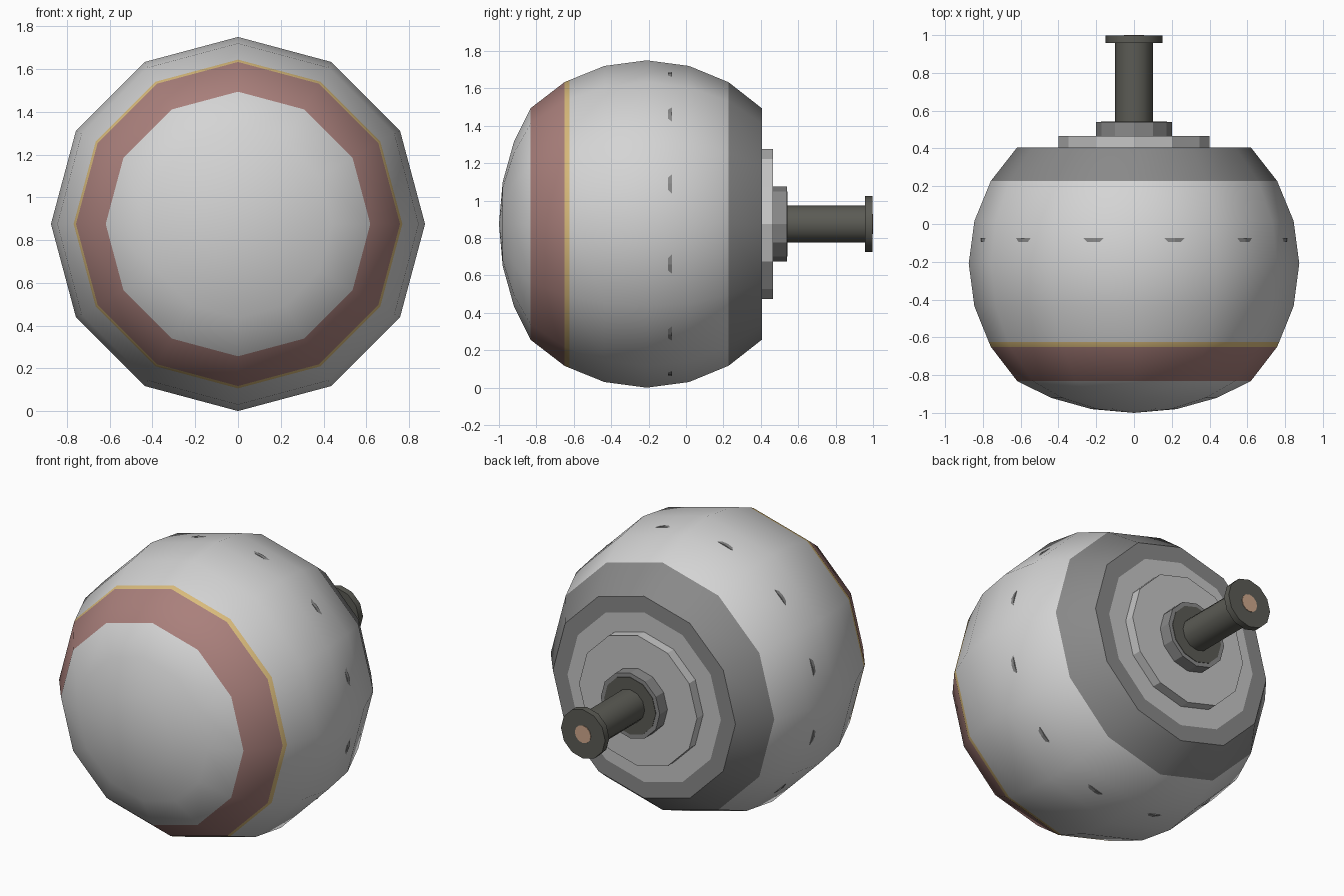
import bpy, bmesh, math

if "Cube" in bpy.data.objects:
    bpy.data.objects.remove(bpy.data.objects["Cube"])

ZC = 0.875  # height of the turning axis (runs along y)


def mat(name, r, g, b):
    m = bpy.data.materials.new(name)
    m.diffuse_color = (r, g, b, 1)
    m.use_nodes = True
    m.node_tree.nodes["Principled BSDF"].inputs["Base Color"].default_value = m.diffuse_color
    return m


SHELL = mat("light grey", 0.66, 0.66, 0.66)
RED = mat("dusty red", 0.40, 0.215, 0.20)
GOLD = mat("pale gold", 0.70, 0.50, 0.20)
DARK = mat("dark grey", 0.25, 0.25, 0.25)
PLATE = mat("mid grey", 0.56, 0.56, 0.56)
STEM = mat("charcoal", 0.105, 0.105, 0.09)
TIP = mat("copper tan", 0.62, 0.39, 0.26)


def lathe(name, profile, mats, bands=None, sides=12, smooth=None):
    """Turn (y, radius) points about the y axis; bands gives a material per strip."""
    bm = bmesh.new()
    rings = []
    for y, r in profile:
        if r == 0:
            rings.append([bm.verts.new((0, y, ZC))])
            continue
        ring = []
        for i in range(sides):
            a = math.tau * i / sides
            ring.append(bm.verts.new((r * math.sin(a), y, ZC + r * math.cos(a))))
        rings.append(ring)
    for k, (p, q) in enumerate(zip(rings, rings[1:])):
        for i in range(sides):
            j = (i + 1) % sides
            if len(p) == 1:
                vs = (p[0], q[i], q[j])
            elif len(q) == 1:
                vs = (p[i], p[j], q[0])
            else:
                vs = (p[i], p[j], q[j], q[i])
            bm.faces.new(vs).material_index = bands[k] if bands else 0
    bmesh.ops.recalc_face_normals(bm, faces=bm.faces)
    me = bpy.data.meshes.new(name)
    bm.to_mesh(me)
    bm.free()
    for m in mats:
        me.materials.append(m)
    ob = bpy.data.objects.new(name, me)
    bpy.context.collection.objects.link(ob)
    if smooth:
        bpy.ops.object.select_all(action='DESELECT')
        ob.select_set(True)
        bpy.context.view_layer.objects.active = ob
        bpy.ops.object.shade_smooth_by_angle(angle=math.radians(smooth))
    return ob


def disc(name, y0, y1, r, m, sides=12, smooth=None):
    return lathe(name, [(y0, 0), (y0, r), (y1, r), (y1, 0)], [m], sides=sides, smooth=smooth)


# Rounded shell: flattened front cap, red band, gold line, dark rear band, rear plate
lathe("shell",
      [(-1.0, 0), (-0.98, 0.225), (-0.92, 0.44), (-0.831, 0.619),
       (-0.65, 0.758), (-0.624, 0.769), (-0.436, 0.845), (-0.21, 0.875),
       (0.016, 0.845), (0.2275, 0.758), (0.405, 0.619), (0.405, 0.52), (0.405, 0)],
      [SHELL, RED, GOLD, DARK, PLATE],
      [0, 0, 0, 1, 2, 0, 0, 0, 0, 3, 3, 4], smooth=35)

# Thin seam that breaks through the middle of each facet
disc("seam_ring", -0.096, -0.074, 0.835, DARK, sides=24)

# Rear mounting plate and hub
disc("mounting_plate", 0.40, 0.465, 0.40, PLATE)
disc("hub", 0.46, 0.54, 0.20, DARK)
disc("hub_face", 0.535, 0.543, 0.175, STEM)

# Stem with end flange and coloured tip
disc("stem", 0.53, 0.97, 0.10, STEM, smooth=35)
disc("end_flange", 0.957, 0.997, 0.15, STEM, smooth=35)
disc("tip_contact", 0.99, 1.0, 0.054, TIP)
